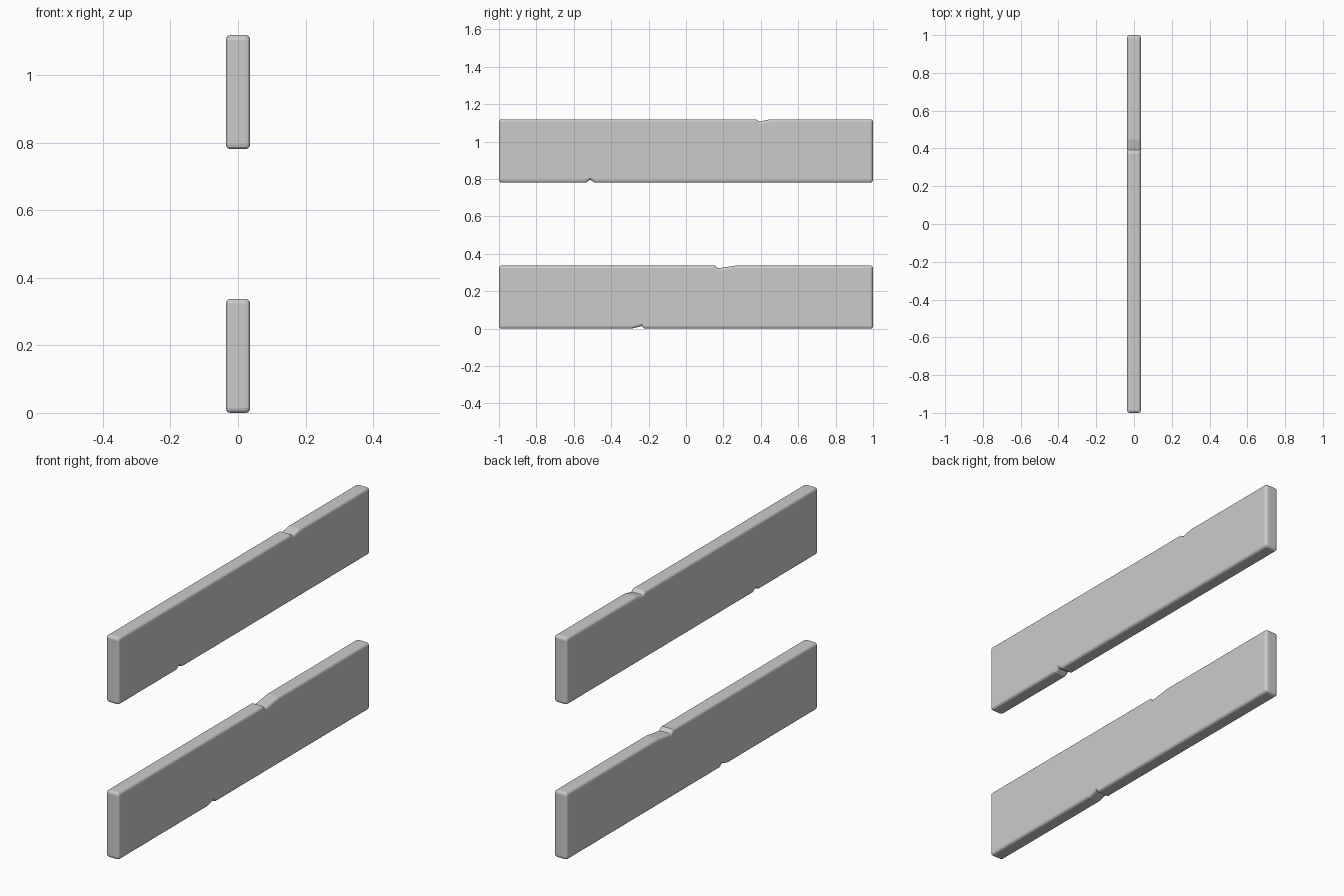
import bpy, bmesh

if "Cube" in bpy.data.objects:
    bpy.data.objects.remove(bpy.data.objects["Cube"])

HALF_W, HEIGHT = 0.036, 0.338


def plank(name, base, bottom_notch, top_notch):
    # Side outline (y, z) with one shallow chip in each long edge
    outline = [(-1, 0)] + bottom_notch + [(1, 0), (1, HEIGHT)] + top_notch + [(-1, HEIGHT)]
    bm = bmesh.new()
    face = bm.faces.new([bm.verts.new((-HALF_W, y, base + z)) for y, z in outline])
    ext = bmesh.ops.extrude_face_region(bm, geom=[face])
    verts = [v for v in ext["geom"] if isinstance(v, bmesh.types.BMVert)]
    bmesh.ops.translate(bm, verts=verts, vec=(2 * HALF_W, 0, 0))
    bmesh.ops.recalc_face_normals(bm, faces=bm.faces)
    mesh = bpy.data.meshes.new(name)
    bm.to_mesh(mesh)
    bm.free()
    obj = bpy.data.objects.new(name, mesh)
    bpy.context.collection.objects.link(obj)
    # Rounded outer edges; the chip creases stay sharp
    bev = obj.modifiers.new("rounded_edges", "BEVEL")
    bev.width = 0.014
    bev.segments = 3
    bev.limit_method = "ANGLE"
    bev.angle_limit = 1.2
    bev.use_clamp_overlap = False
    return obj


# Lower plank
plank("lower_plank", 0.0,
      [(-0.29, 0), (-0.238, 0.014), (-0.222, 0)],
      [(0.275, HEIGHT), (0.171, HEIGHT - 0.015), (0.152, HEIGHT)])
# Upper plank
plank("upper_plank", 0.781,
      [(-0.535, 0), (-0.512, 0.015), (-0.488, 0)],
      [(0.447, HEIGHT), (0.393, HEIGHT - 0.012), (0.372, HEIGHT)])
